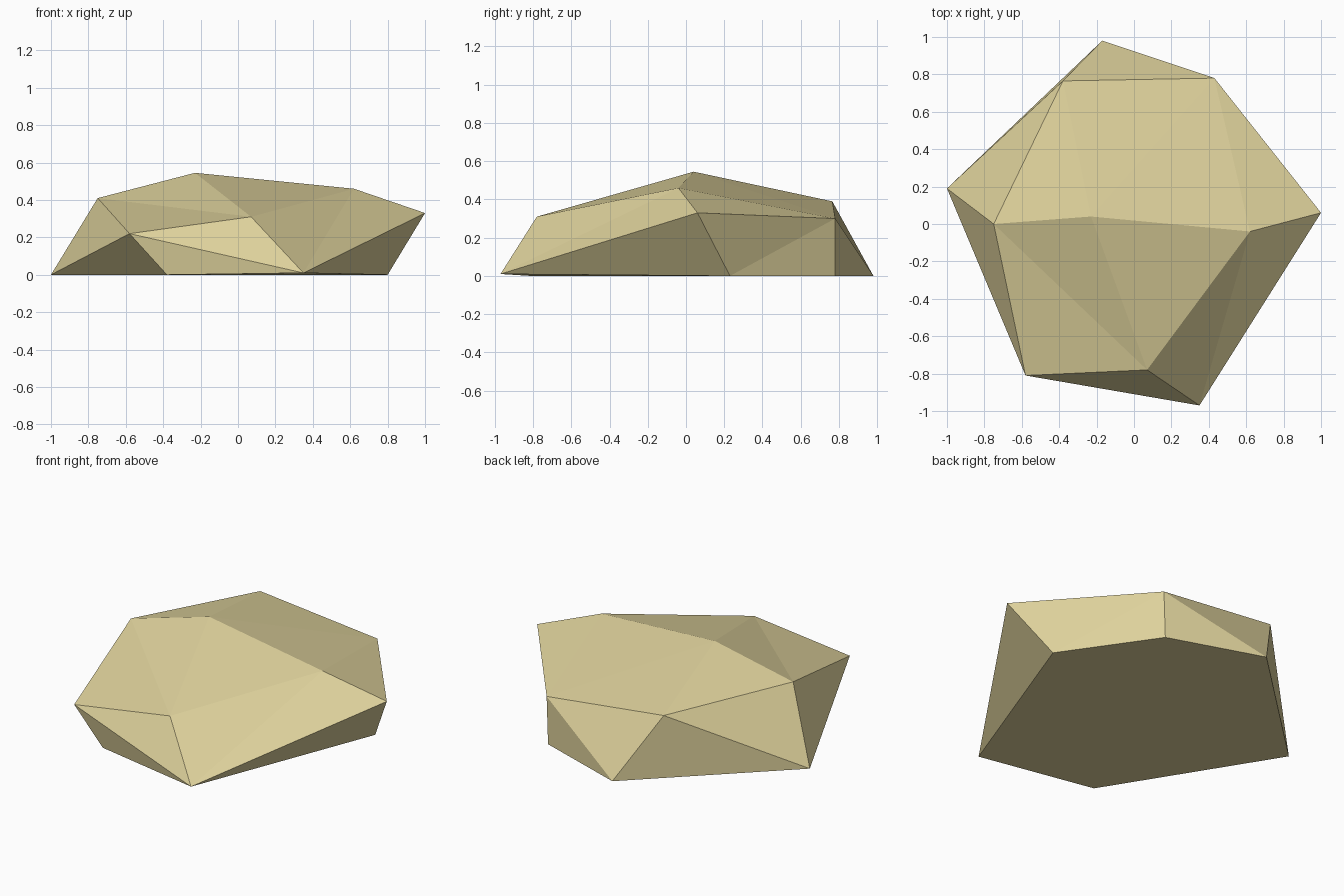
import bpy
import bmesh

# Remove the default cube
cube = bpy.data.objects.get("Cube")
if cube:
    bpy.data.objects.remove(cube, do_unlink=True)

# One sandy stone colour
colour = (0.73, 0.64, 0.33, 1.0)
sand = bpy.data.materials.new("sand_stone")
sand.use_nodes = True
sand.diffuse_color = colour
shader = next(n for n in sand.node_tree.nodes if n.type == 'BSDF_PRINCIPLED')
shader.inputs["Base Color"].default_value = colour
shader.inputs["Roughness"].default_value = 0.9

# Corners of the boulder: ground outline, shoulder ring and crown ridge
ground = {
    "K": (0.35, -0.97, 0.01), "L": (0.80, 0.23, 0), "M": (0.42, 0.78, 0),
    "A": (-0.17, 0.98, 0), "D": (-1, 0.19, 0), "N": (-0.38, -0.81, 0),
}
shoulder = {
    "I": (-0.58, -0.81, 0.22), "J": (0.07, -0.78, 0.31), "H": (1, 0.06, 0.33),
    "B": (0.43, 0.78, 0.30), "C": (-0.38, 0.765, 0.39), "E": (-0.75, 0, 0.41),
}
crown = {"F": (-0.23, 0.04, 0.545), "G": (0.62, -0.04, 0.46)}

# Facets, each spelled by its corner letters
underside = ["KNDAML"]
front_facets = ["DIE", "DNI", "NKI", "IKJ", "EIJ", "EJF", "FJG", "JKG", "GKH", "KLH"]
back_facets = ["HBG", "HLB", "LMB", "BMA", "BAC", "CAD", "CDE", "ECF", "FCB", "FBG"]


def build_boulder(name, corners, facets, material):
    bm = bmesh.new()
    verts = {key: bm.verts.new(place) for key, place in corners.items()}
    for facet in facets:
        bm.faces.new([verts[key] for key in facet])
    bmesh.ops.recalc_face_normals(bm, faces=bm.faces[:])
    for face in bm.faces:
        face.smooth = False
    mesh = bpy.data.meshes.new(name)
    bm.to_mesh(mesh)
    bm.free()
    mesh.materials.append(material)
    obj = bpy.data.objects.new(name, mesh)
    bpy.context.scene.collection.objects.link(obj)
    return obj


# Faceted boulder
build_boulder("boulder", {**ground, **shoulder, **crown},
              underside + front_facets + back_facets, sand)
